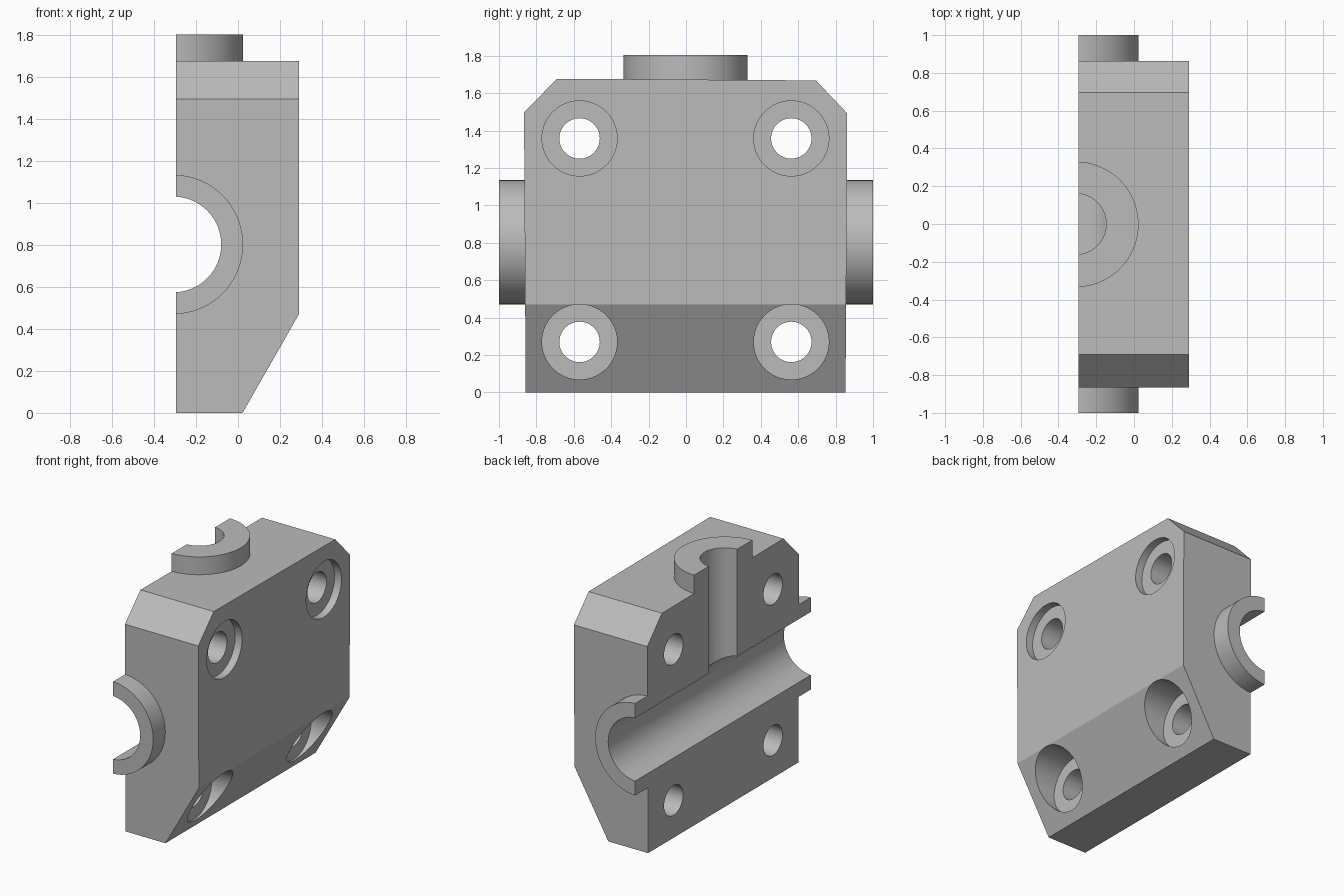
import bpy
import bmesh
from mathutils import Matrix, Vector

if "Cube" in bpy.data.objects:
    bpy.data.objects.remove(bpy.data.objects["Cube"], do_unlink=True)

# One plain cast-metal colour
grey = bpy.data.materials.new("cast_grey")
grey.use_nodes = True
grey.diffuse_color = (0.5, 0.5, 0.5, 1)
grey.node_tree.nodes["Principled BSDF"].inputs["Base Color"].default_value = grey.diffuse_color

BACK = -0.295        # flat split face
FACE = 0.29          # outer face
AXIS_X = -0.308      # port axes sit just behind the split face
PORT_Z = 0.803


def make_object(name, bm):
    bmesh.ops.recalc_face_normals(bm, faces=bm.faces)
    mesh = bpy.data.meshes.new(name)
    bm.to_mesh(mesh)
    bm.free()
    mesh.materials.append(grey)
    obj = bpy.data.objects.new(name, mesh)
    bpy.context.collection.objects.link(obj)
    return obj


def prism(name, points, sweep):
    """Extrude a closed flat outline along a vector."""
    bm = bmesh.new()
    face = bm.faces.new([bm.verts.new(p) for p in points])
    extruded = bmesh.ops.extrude_face_region(bm, geom=[face])["geom"]
    verts = [g for g in extruded if isinstance(g, bmesh.types.BMVert)]
    bmesh.ops.translate(bm, verts=verts, vec=sweep)
    return make_object(name, bm)


def rod(name, start, end, radius, segments=96):
    """Solid cylinder between two points."""
    start, end = Vector(start), Vector(end)
    axis = end - start
    turn = axis.to_track_quat("Z", "Y").to_matrix().to_4x4()
    bm = bmesh.new()
    bmesh.ops.create_cone(bm, cap_ends=True, segments=segments, radius1=radius,
                          radius2=radius, depth=axis.length,
                          matrix=Matrix.Translation((start + end) / 2) @ turn)
    return make_object(name, bm)


def combine(target, other, operation):
    """Apply a boolean and discard the helper."""
    mod = target.modifiers.new(operation, "BOOLEAN")
    mod.operation = operation
    mod.solver = "EXACT"
    mod.object = other
    bpy.context.view_layer.objects.active = target
    bpy.ops.object.modifier_apply(modifier=mod.name)
    bpy.data.objects.remove(other, do_unlink=True)


# Block: side outline with clipped top corners, and end outline with sloped foot
side = [(-0.857, 0), (0.853, 0), (0.862, 1.492), (0.695, 1.668),
        (-0.69, 1.677), (-0.866, 1.497)]
body = prism("valve_body_half", [(-0.4, y, z) for y, z in side], (1, 0, 0))
end = [(BACK, -0.1), (-0.035, -0.1), (0.022, 0), (FACE, 0.47), (FACE, 1.9), (BACK, 1.9)]
combine(body, prism("end_outline", [(x, -1.2, z) for x, z in end], (0, 2.4, 0)), "INTERSECT")

# Port collars
combine(body, rod("through_collar", (AXIS_X, -1, PORT_Z), (AXIS_X, 1, PORT_Z), 0.332), "UNION")
combine(body, rod("top_collar", (AXIS_X, -0.002, 1), (AXIS_X, -0.002, 1.803), 0.332), "UNION")

# Trim everything behind the split face
slab = [(-1, -1.5), (BACK, -1.5), (BACK, 1.5), (-1, 1.5)]
combine(body, prism("split_trim", [(x, y, -1) for x, y in slab], (0, 0, 4)), "DIFFERENCE")

# Through bore and top bore
combine(body, rod("through_bore", (AXIS_X, -1.2, PORT_Z), (AXIS_X, 1.2, PORT_Z), 0.228), "DIFFERENCE")
combine(body, rod("top_bore", (AXIS_X, 0, PORT_Z), (AXIS_X, 0, 2), 0.161), "DIFFERENCE")

# Bolt holes with counterbores
for y in (-0.569, 0.563):
    for z, floor in ((1.358, 0.235), (0.27, 0.048)):
        combine(body, rod("bolt_hole", (-0.5, y, z), (0.5, y, z), 0.108, 64), "DIFFERENCE")
        combine(body, rod("counterbore", (floor, y, z), (0.5, y, z), 0.201, 64), "DIFFERENCE")

# Smooth the round walls, keep machined edges crisp
bpy.ops.object.select_all(action="DESELECT")
body.select_set(True)
bpy.context.view_layer.objects.active = body
bpy.ops.object.shade_smooth_by_angle(angle=0.5)
